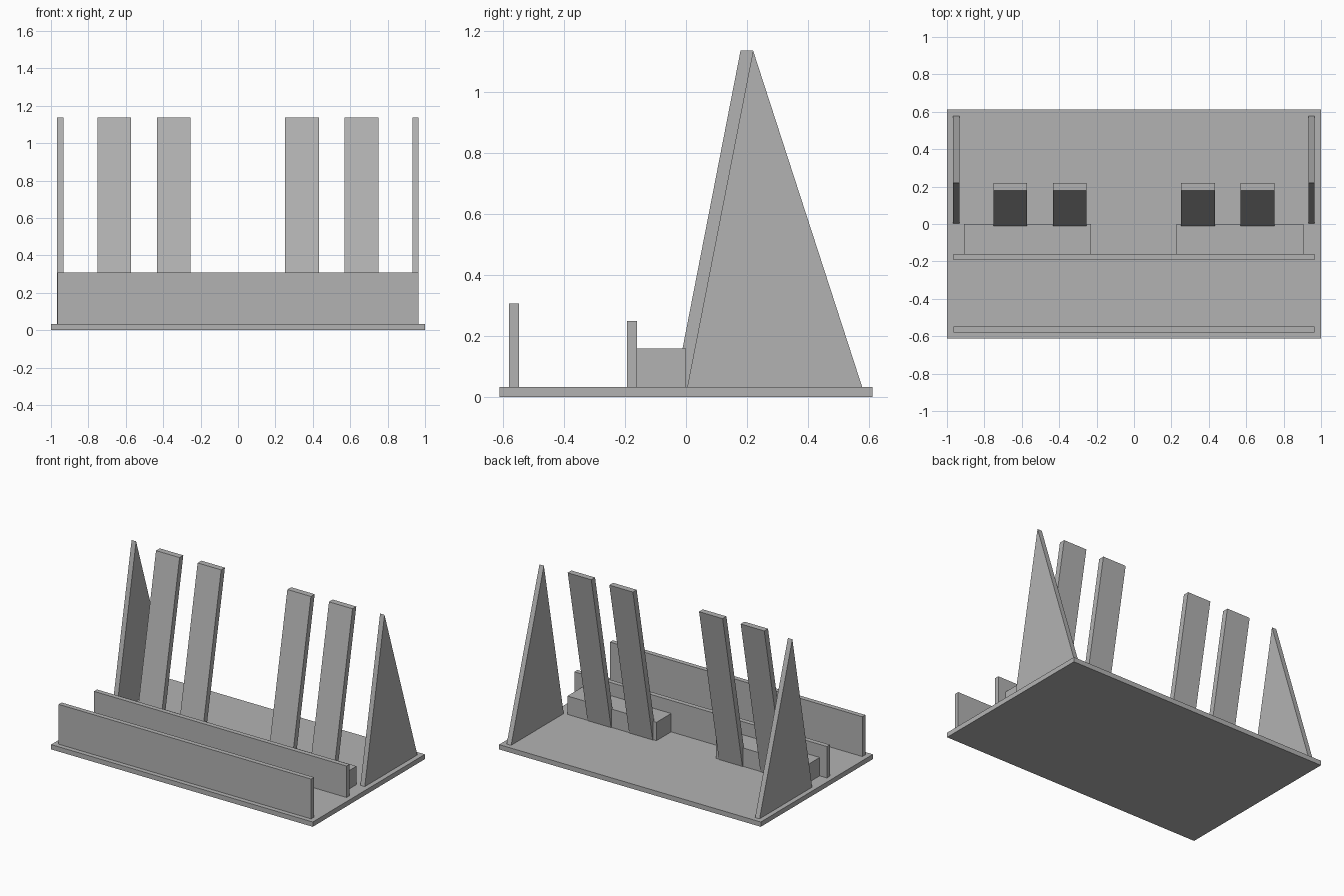
import bpy

if "Cube" in bpy.data.objects:
    bpy.data.objects.remove(bpy.data.objects["Cube"])

grey = bpy.data.materials.new("plain grey")
grey.diffuse_color = (0.45, 0.45, 0.45, 1)
grey.use_nodes = True
grey.node_tree.nodes["Principled BSDF"].inputs["Base Color"].default_value = grey.diffuse_color


def extrude_x(name, profile, x0, x1):
    """Solid made from a (y, z) outline swept from x0 to x1."""
    n = len(profile)
    verts = [(x, y, z) for x in (x0, x1) for y, z in profile]
    faces = [tuple(reversed(range(n))), tuple(range(n, 2 * n))]
    faces += [(i, (i + 1) % n, n + (i + 1) % n, n + i) for i in range(n)]
    mesh = bpy.data.meshes.new(name)
    mesh.from_pydata(verts, [], faces)
    mesh.materials.append(grey)
    obj = bpy.data.objects.new(name, mesh)
    bpy.context.collection.objects.link(obj)
    return obj


def box(name, x0, x1, y0, y1, z0, z1):
    return extrude_x(name, [(y0, z0), (y1, z0), (y1, z1), (y0, z1)], x0, x1)


FLOOR, TOP = 0.033, 1.137

# Base board and the two long rails
box("base_board", -1, 1, -0.612, 0.612, 0, FLOOR)
box("front_rail", -0.965, 0.965, -0.58, -0.547, FLOOR, 0.308)
box("middle_rail", -0.965, 0.965, -0.193, -0.16, FLOOR, 0.25)

# Low blocks behind the middle rail
box("left_block", -0.91, -0.23, -0.16, 0, FLOOR, 0.16)
box("right_block", 0.226, 0.906, -0.16, 0, FLOOR, 0.16)

# Leaning back slats, rising out of the blocks
slat = [(-0.036, FLOOR), (0.004, FLOOR), (0.22, TOP), (0.179, TOP)]
for i, x in enumerate((-0.752, -0.434, 0.252, 0.57)):
    extrude_x(f"back_slat_{i + 1}", slat, x, x + 0.18)

# Triangular end panels
panel = [(0.004, FLOOR), (0.578, FLOOR), (0.22, TOP)]
for side, x in (("left", -0.967), ("right", 0.932)):
    extrude_x(f"{side}_end_panel", panel, x, x + 0.034)
